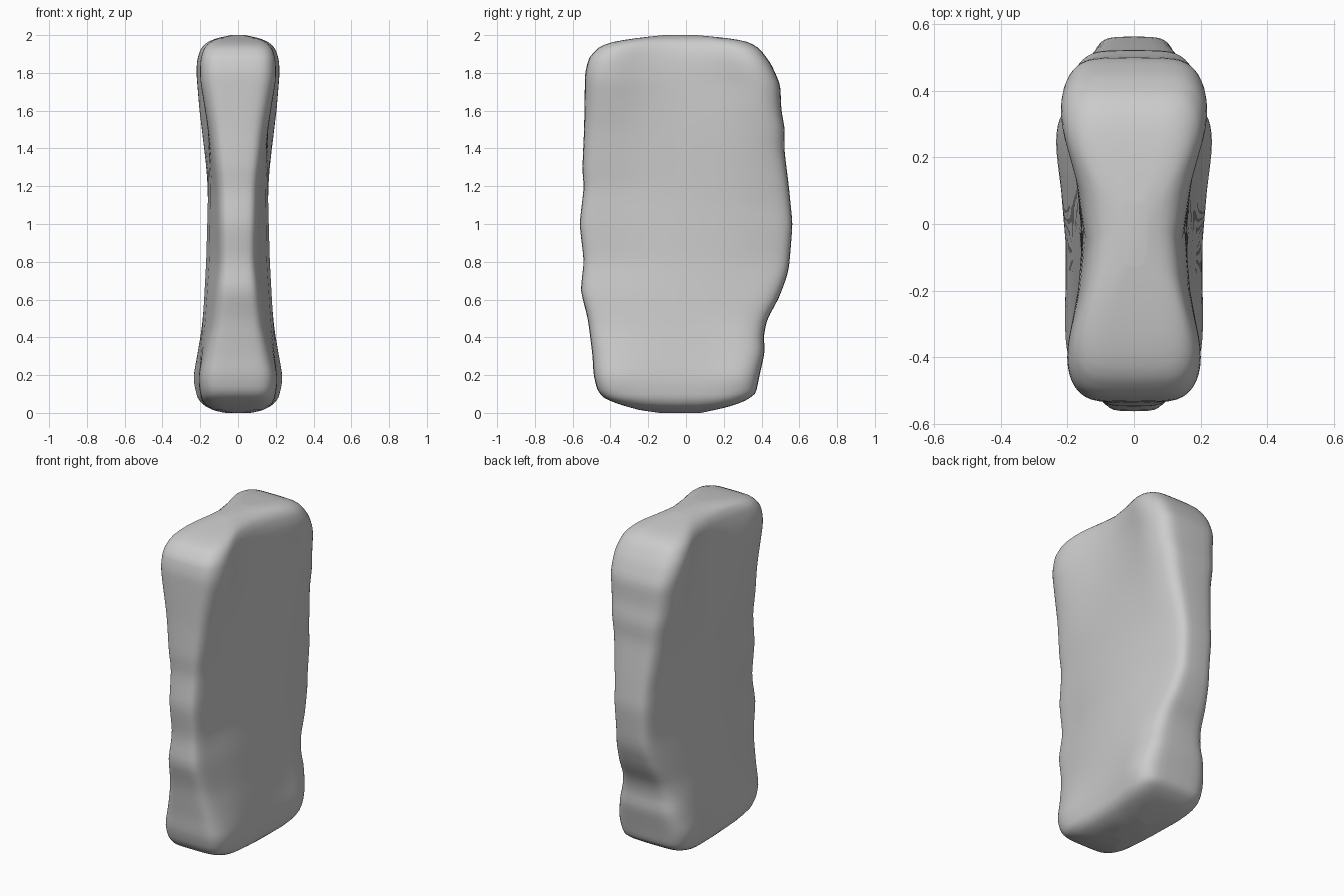
import bpy, bmesh, math

if "Cube" in bpy.data.objects:
    bpy.data.objects.remove(bpy.data.objects["Cube"])


def curve(points, z):
    """Linear interpolation through (z, value) points."""
    for (z0, a), (z1, b) in zip(points, points[1:]):
        if z <= z1:
            return a + (b - a) * max(0, z - z0) / (z1 - z0)
    return points[-1][1]


# Side outline: front and back edges by height
FRONT = [(0, -.14), (.015, -.25), (.05, -.37), (.08, -.44), (.12, -.47), (.2, -.49),
         (.3, -.495), (.5, -.52), (.65, -.56), (.8, -.54), (1, -.565), (1.2, -.54),
         (1.28, -.55), (1.5, -.54), (1.8, -.535), (1.88, -.515), (1.94, -.46),
         (1.965, -.39), (1.985, -.26), (2, -.12)]
BACK = [(0, .08), (.03, .22), (.06, .31), (.1, .37), (.2, .39), (.33, .42), (.4, .41),
        (.5, .43), (.6, .49), (.75, .545), (1, .565), (1.2, .545), (1.4, .52),
        (1.5, .525), (1.6, .505), (1.74, .5), (1.85, .45), (1.93, .39), (1.965, .33),
        (1.98, .26), (2, .06)]
# Half thickness at the middle, front end and back end
MID = [(0, .205), (.25, .2), (.6, .185), (1.1, .165), (1.5, .155), (1.8, .135), (2, .125)]
FRONT_END = [(0, .21), (.2, .215), (.45, .155), (.8, .115), (1.2, .125), (1.5, .165),
             (1.75, .215), (2, .23)]
BACK_END = [(0, .235), (.2, .25), (.5, .185), (.8, .14), (1.1, .15), (1.3, .175),
            (1.6, .22), (1.8, .24), (2, .25)]
# Rounding of the top and bottom, sharper along the middle than at the ends
ROUND = [(0, .15), (.012, .45), (.04, .8), (.08, .94), (.15, 1), (1.8, 1), (1.87, .97),
         (1.93, .87), (1.965, .7), (1.985, .47), (2, .12)]

LEVELS, SIDES, POWER = 70, 64, 5


def section(z):
    y0, y1 = curve(FRONT, z), curve(BACK, z)
    pts = []
    for i in range(SIDES):
        a = 2 * math.pi * i / SIDES
        c, s = math.cos(a), math.sin(a)
        u = math.copysign(abs(c) ** (2 / POWER), c)
        k = math.copysign(abs(s) ** (2 / POWER), s)
        end = curve(BACK_END if u > 0 else FRONT_END, z)
        t = min(abs(u) / .88, 1)
        t = t * t * (3 - 2 * t)
        w = curve(MID, z) * (1 - t) + end * t
        w *= curve(ROUND, z) ** (.55 + .45 * t)
        pts.append((w * k, (y0 + y1) / 2 + u * (y1 - y0) / 2, z))
    return pts


# Stone slab: sections lofted from bottom to top
bm = bmesh.new()
rings = [[bm.verts.new(p) for p in section(1 - math.cos(math.pi * j / LEVELS))]
         for j in range(LEVELS + 1)]
for lo, hi in zip(rings, rings[1:]):
    for i in range(SIDES):
        n = (i + 1) % SIDES
        bm.faces.new((lo[i], lo[n], hi[n], hi[i]))
bm.faces.new(rings[0])
bm.faces.new(rings[-1])
bmesh.ops.recalc_face_normals(bm, faces=bm.faces)
mesh = bpy.data.meshes.new("stone_slab")
bm.to_mesh(mesh)
bm.free()
for p in mesh.polygons:
    p.use_smooth = True
slab = bpy.data.objects.new("stone_slab", mesh)
bpy.context.collection.objects.link(slab)

# Soften the worn surface
soft = slab.modifiers.new("soften", 'SMOOTH')
soft.factor = .5
soft.iterations = 4
